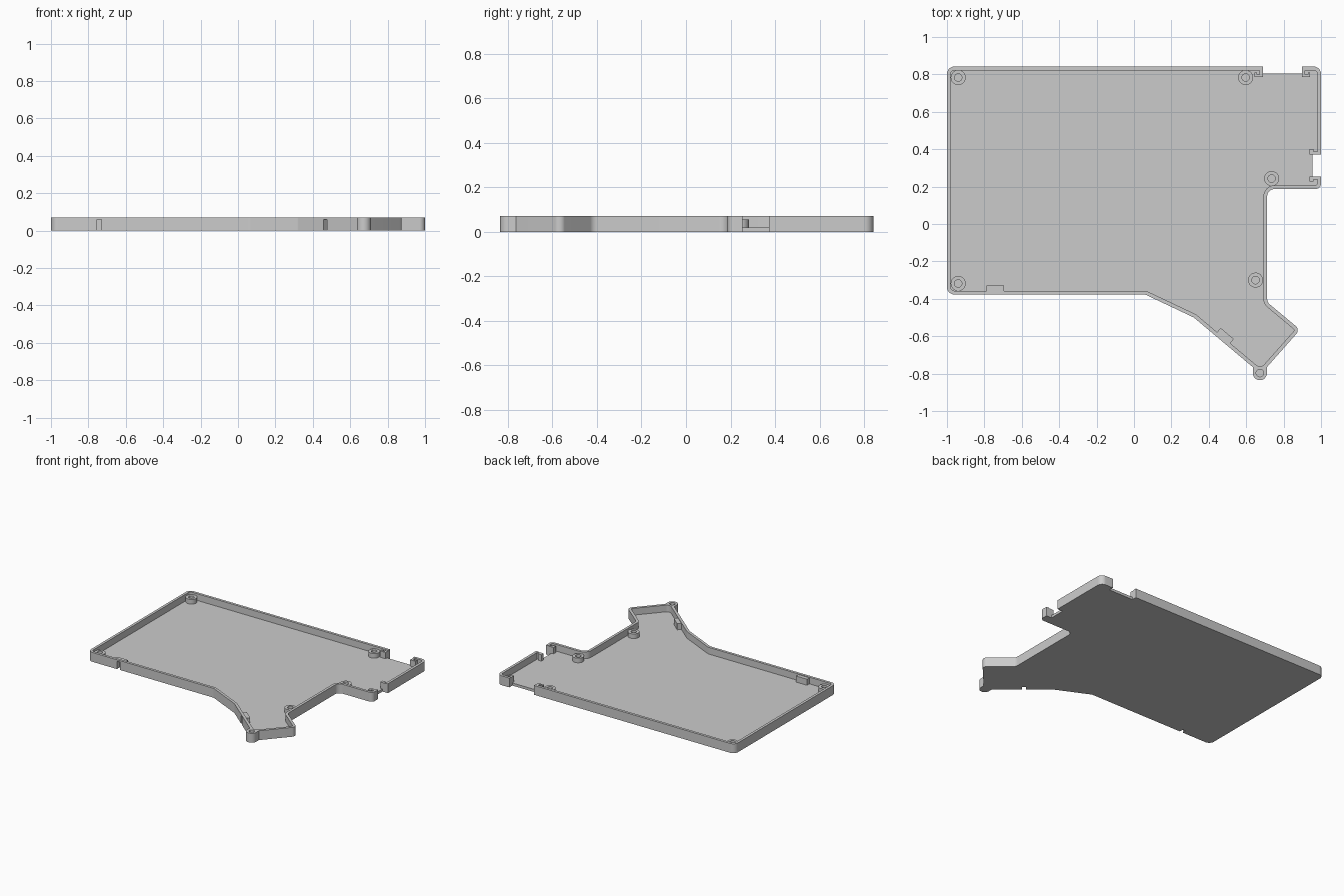
import bpy, bmesh, math
from mathutils import Vector

cube = bpy.data.objects.get("Cube")
if cube:
    bpy.data.objects.remove(cube, do_unlink=True)

HEIGHT, FLOOR, WALL = 0.071, 0.02, 0.02

grey = bpy.data.materials.new("plain_grey")
grey.use_nodes = True
GREY = (0.6, 0.6, 0.6, 1)
grey.diffuse_color = GREY
grey.node_tree.nodes["Principled BSDF"].inputs["Base Color"].default_value = GREY


def add_object(name, bm):
    bmesh.ops.recalc_face_normals(bm, faces=bm.faces)
    mesh = bpy.data.meshes.new(name)
    bm.to_mesh(mesh)
    bm.free()
    mesh.materials.append(grey)
    obj = bpy.data.objects.new(name, mesh)
    bpy.context.collection.objects.link(obj)
    return obj


def bridge(bm, low, high):
    for i in range(len(low)):
        j = (i + 1) % len(low)
        bm.faces.new((low[i], low[j], high[j], high[i]))


def prism(name, points, z0, z1):
    bm = bmesh.new()
    low, high = [[bm.verts.new((p[0], p[1], z)) for p in points] for z in (z0, z1)]
    bm.faces.new(low[::-1])
    bm.faces.new(high)
    bridge(bm, low, high)
    return add_object(name, bm)


def box(name, x0, x1, y0, y1, z0, z1):
    return prism(name, [(x0, y0), (x1, y0), (x1, y1), (x0, y1)], z0, z1)


def circle(x, y, r, n=32):
    return [(x + r * math.cos(math.tau * i / n), y + r * math.sin(math.tau * i / n))
            for i in range(n)]


def corner_dirs(corners, i):
    p = Vector(corners[i][:2])
    a = (Vector(corners[i - 1][:2]) - p).normalized()
    b = (Vector(corners[(i + 1) % len(corners)][:2]) - p).normalized()
    return p, a, b


def fillet(corners, steps=8):
    """Round every corner (x, y, radius) of a polygon."""
    points = []
    for i, corner in enumerate(corners):
        p, a, b = corner_dirs(corners, i)
        r = corner[2]
        if r <= 0:
            points.append(p)
            continue
        half = a.angle(b) / 2
        centre = p + (a + b).normalized() * r / math.sin(half)
        start = p + a * r / math.tan(half) - centre
        end = p + b * r / math.tan(half) - centre
        points += [centre + start.lerp(end, k / steps).normalized() * r
                   for k in range(steps + 1)]
    return points


def inset(corners, d):
    """Move a counter-clockwise rounded polygon inwards by d."""
    result = []
    for i, corner in enumerate(corners):
        p, a, b = corner_dirs(corners, i)
        n1, n2 = Vector((a.y, -a.x)), Vector((-b.y, b.x))
        q = p + (n1 + n2) * d / (1 + n1.dot(n2))
        convex = b.cross(a) > 0
        r = corner[2]
        result.append((q.x, q.y, max(r - d, 0) if convex else r + d))
    return result


def boolean(obj, tool, operation="DIFFERENCE"):
    tool.hide_render = True
    mod = obj.modifiers.new("cut", "BOOLEAN")
    mod.operation, mod.object, mod.solver = operation, tool, "EXACT"
    bpy.context.view_layer.objects.active = obj
    bpy.ops.object.modifier_apply(modifier=mod.name)
    bpy.data.objects.remove(tool, do_unlink=True)


# Outline corners, split where the rounded screw lug sits
before_lug = [(-1, .842, .04), (-1, -.377, .04), (.06, -.377, .03), (.32, -.5, .03)]
lug = [(.635, -.765, 0), (.635, -.835, .0375), (.711, -.835, .0375), (.711, -.765, 0)]
after_lug = [(.888, -.565, .03), (.712, -.418, .04), (.712, .187, .04),
             (1, .187, .03), (1, .842, .04)]

# Tray with hollow interior
tray = prism("tray", fillet(before_lug + lug + after_lug), 0, HEIGHT)
hollow = inset(before_lug + [(.678, -.801, .05)] + after_lug, WALL)
boolean(tray, prism("hollow", fillet(hollow), FLOOR, 0.2))

# Connector openings in the back and left walls, and the lug screw hole
boolean(tray, box("back_opening", .69, .897, .805, 1, -.1, .2))
boolean(tray, box("side_opening", .955, 1.1, .254, .372, -.1, .2))
boolean(tray, prism("lug_hole", circle(.673, -.797, .02), FLOOR, .2))


# Strap slots: a block behind the wall with a narrow slot cut from below
def strap_slot(name, x, y, angle):
    def local(u0, u1, v0, v1):
        c, s = math.cos(angle), math.sin(angle)
        return [(x + u * c - v * s, y + u * s + v * c)
                for u, v in ((u0, v0), (u1, v0), (u1, v1), (u0, v1))]
    boolean(tray, prism(name + "_block", local(-.046, .046, .01, .049), .01, .066), "UNION")
    boolean(tray, prism(name + "_slot", local(-.013, .013, -.05, .03), -.1, .059))


strap_slot("front_strap", -.742, -.377, 0)
strap_slot("diagonal_strap", .467, -.623, math.atan2(-.265, .315))

# Hooked brackets beside the openings
brackets = {
    "back_bracket_right": [(.672, .69, .787, .83), (.645, .69, .787, .799), (.645, .657, .787, .81)],
    "back_bracket_left": [(.897, .915, .787, .83), (.897, .942, .787, .799), (.93, .942, .787, .81)],
    "side_bracket_back": [(.94, .99, .372, .388), (.937, .95, .372, .4), (.937, .96, .388, .4)],
    "side_bracket_front": [(.94, .99, .238, .254), (.937, .95, .226, .254), (.937, .96, .226, .238)],
}
for name, parts in brackets.items():
    for part in parts:
        boolean(tray, box(name, *part, FLOOR - .005, HEIGHT - .003), "UNION")


# Screw bosses: blind tubes turned around the z axis
def boss(name, x, y, r=.04, hole=.02, top=.055):
    bm = bmesh.new()
    profile = [(r, FLOOR - .005), (r, top), (hole, top), (hole, FLOOR - .005)]
    rings = [[bm.verts.new((px, py, z)) for px, py in circle(x, y, rad)] for rad, z in profile]
    for low, high in zip(rings, rings[1:] + rings[:1]):
        bridge(bm, low, high)
    return add_object(name, bm)


objects = [tray,
           boss("boss_back_right", -.94, .783),
           boss("boss_back_left", .597, .783),
           boss("boss_side", .736, .243),
           boss("boss_neck", .65, -.3),
           boss("boss_front_right", -.94, -.318)]

# Smooth the rounded corners, keep edges sharp
bpy.context.view_layer.update()
bpy.ops.object.select_all(action="DESELECT")
for obj in objects:
    obj.select_set(True)
bpy.context.view_layer.objects.active = tray
bpy.ops.object.shade_smooth_by_angle(angle=math.radians(30))
